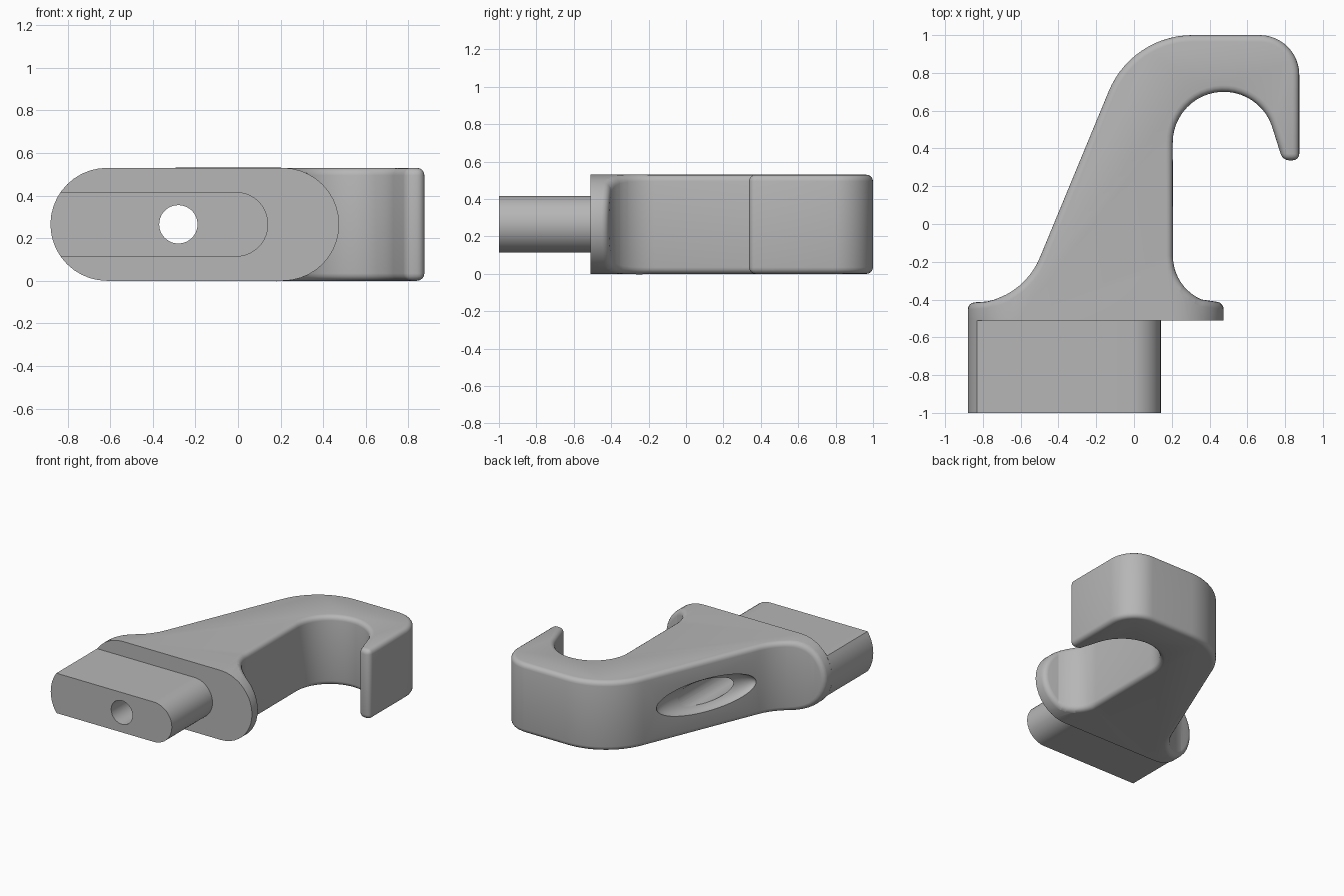
import bpy, bmesh
from math import cos, sin, radians
from mathutils import Matrix

cube = bpy.data.objects.get("Cube")
if cube:
    bpy.data.objects.remove(cube, do_unlink=True)

H = 0.53          # body height
R = H / 2         # flange end radius
LEFT, RIGHT = -0.615, 0.21   # centres of the flange ends
FRONT = -0.51     # flange mounting face

grey = bpy.data.materials.new("plain_grey")
grey.use_nodes = True
colour = (0.47, 0.47, 0.47, 1)
grey.diffuse_color = colour
for node in grey.node_tree.nodes:
    if node.type == 'BSDF_PRINCIPLED':
        node.inputs["Base Color"].default_value = colour


def arc(cx, cy, r, a0, a1, n):
    angles = [radians(a0 + (a1 - a0) * i / n) for i in range(n + 1)]
    return [(cx + r * cos(a), cy + r * sin(a)) for a in angles]


def to_object(name, bm):
    bmesh.ops.recalc_face_normals(bm, faces=bm.faces[:])
    mesh = bpy.data.meshes.new(name)
    bm.to_mesh(mesh)
    bm.free()
    mesh.materials.append(grey)
    obj = bpy.data.objects.new(name, mesh)
    bpy.context.collection.objects.link(obj)
    return obj


def prism(name, points, axis, lo, hi):
    """Extrude a 2D outline along y (outline in x, z) or z (outline in x, y)."""
    bm = bmesh.new()

    def place(p, d):
        return (p[0], d, p[1]) if axis == 'y' else (p[0], p[1], d)
    a = [bm.verts.new(place(p, lo)) for p in points]
    b = [bm.verts.new(place(p, hi)) for p in points]
    bm.faces.new(a)
    bm.faces.new(b[::-1])
    n = len(points)
    for i in range(n):
        j = (i + 1) % n
        bm.faces.new((a[i], b[i], b[j], a[j]))
    return to_object(name, bm)


def activate(obj):
    bpy.ops.object.select_all(action='DESELECT')
    obj.select_set(True)
    bpy.context.view_layer.objects.active = obj


def cut(obj, cutter):
    activate(obj)
    mod = obj.modifiers.new("cut", 'BOOLEAN')
    mod.operation = 'DIFFERENCE'
    mod.solver = 'EXACT'
    mod.object = cutter
    bpy.ops.object.modifier_apply(modifier=mod.name)
    bpy.data.objects.remove(cutter, do_unlink=True)


# Hook body: plan outline raised to full height
outline = [(-1, FRONT), (0.6, FRONT), (0.6, -0.435)]
outline += arc(0.456, -0.17, 0.25, 247, 180, 10)      # flange fillet
outline += arc(0.475, 0.43, 0.27, 180, 20, 22)        # inside of hook
outline += [(0.787, 0.337), (0.875, 0.337)]           # tip
outline += arc(0.665, 0.79, 0.21, 0, 90, 12)          # outer corner
outline += arc(0.31, 0.52, 0.48, 90, 158, 14)         # shoulder
outline += arc(-0.859, -0.029, 0.39, -22, -78, 10)    # flange sweep
outline += [(-1, -0.425)]
body = prism("hook_body", outline, 'z', 0, H)

# Round the two ends of the flange
for cx, side in ((RIGHT, 1), (LEFT, -1)):
    end = [(cx + side * x, z) for x, z in arc(0, R, R, 90, -90, 20)]
    far = cx + side * 0.7
    end += [(cx, -0.1), (far, -0.1), (far, H + 0.1), (cx, H + 0.1)]
    cut(body, prism("end_cutter", end, 'y', -0.8, 0.0))

# Soften every outer edge except those of the mounting face
bm = bmesh.new()
bm.from_mesh(body.data)
bmesh.ops.remove_doubles(bm, verts=bm.verts[:], dist=0.0005)
edges = [e for e in bm.edges
         if len(e.link_faces) == 2 and e.calc_face_angle(0) > 0.7
         and not all(v.co.y < FRONT + 0.005 for v in e.verts)]
bmesh.ops.bevel(bm, geom=edges, offset=0.035, offset_type='OFFSET', segments=4,
                profile=0.5, affect='EDGES', clamp_overlap=False)
bm.to_mesh(body.data)
bm.free()

# Mounting plug, flush with the flange on one end
plug_outline = arc(-0.01, R, 0.152, -90, 90, 20) + arc(LEFT, R, R, 145, 215, 12)
plug = prism("mounting_plug", plug_outline, 'y', -1.0, FRONT + 0.005)

# Bolt hole running through plug and body
for part in (plug, body):
    cut(part, prism("hole_cutter", arc(-0.28, R, 0.09, 0, 352.5, 47), 'y', -1.2, 0.75))

# Worn-in mouth where the hole leaves the slanted wall
bm = bmesh.new()
bmesh.ops.create_uvsphere(bm, u_segments=40, v_segments=24, radius=1)
shape = (Matrix.Translation((-0.333, 0.23, R)) @ Matrix.Rotation(radians(-22), 4, 'Z')
         @ Matrix.Diagonal((0.09, 0.41, 0.125, 1)))
bmesh.ops.transform(bm, matrix=shape, verts=bm.verts[:])
cut(body, to_object("mouth_cutter", bm))

for part in (body, plug):
    activate(part)
    bpy.ops.object.shade_smooth_by_angle(angle=radians(35))
